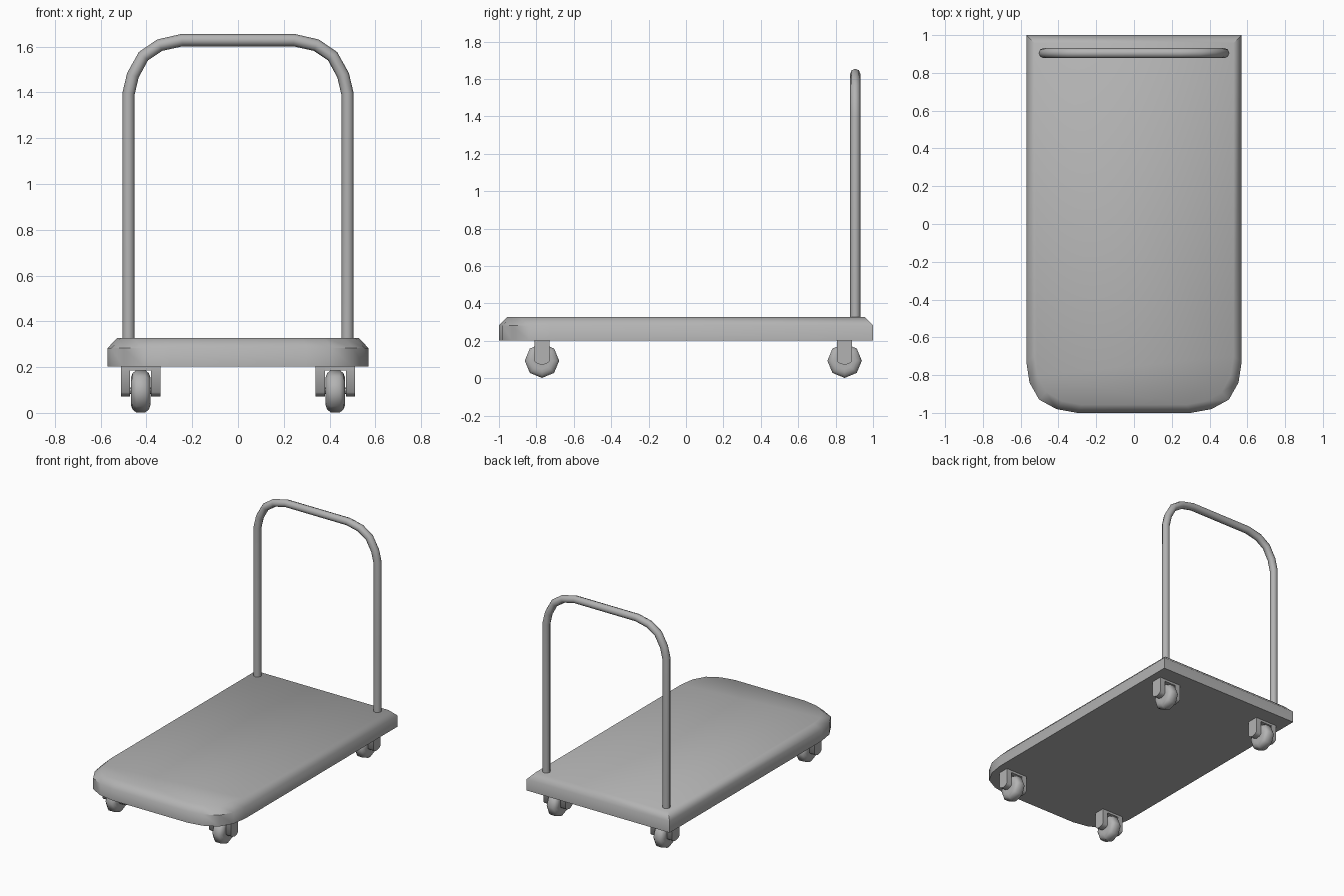
import bpy, bmesh, math

if "Cube" in bpy.data.objects:
    bpy.data.objects.remove(bpy.data.objects["Cube"])

# Mid-grey finish shared by every part
grey = bpy.data.materials.new("mid_grey")
grey.diffuse_color = (0.45, 0.45, 0.45, 1)
grey.use_nodes = True
grey.node_tree.nodes["Principled BSDF"].inputs["Base Color"].default_value = grey.diffuse_color


def make_object(name, bm, angle=None):
    bmesh.ops.recalc_face_normals(bm, faces=bm.faces)
    mesh = bpy.data.meshes.new(name)
    bm.to_mesh(mesh)
    bm.free()
    mesh.materials.append(grey)
    obj = bpy.data.objects.new(name, mesh)
    bpy.context.collection.objects.link(obj)
    if angle:
        bpy.ops.object.select_all(action='DESELECT')
        obj.select_set(True)
        bpy.context.view_layer.objects.active = obj
        bpy.ops.object.shade_smooth_by_angle(angle=math.radians(angle))
    return obj


def loft(name, rings, angle=None):
    """Skin a list of closed rings and cap both ends."""
    bm = bmesh.new()
    loops = [[bm.verts.new(p) for p in ring] for ring in rings]
    n = len(loops[0])
    for a, b in zip(loops, loops[1:]):
        for i in range(n):
            j = (i + 1) % n
            bm.faces.new((a[i], a[j], b[j], b[i]))
    bm.faces.new(loops[0])
    bm.faces.new(loops[-1])
    return make_object(name, bm, angle)


# Deck: square rear, rounded front corners, bevelled upper rim
right = [(0.57, 1.0), (0.57, -0.73), (0.553, -0.84), (0.502, -0.93), (0.41, -0.98), (0.30, -1.0)]
outline = right + [(-x, y) for x, y in reversed(right)]
loft("deck", [
    [(x, y, 0.202) for x, y in outline],
    [(x, y, 0.283) for x, y in outline],
    [(x * 0.925, y * 0.957, 0.327) for x, y in outline],
], 50)

# Push handle: bent tube
half = [(0.478, 0.30), (0.478, 1.395), (0.459, 1.475), (0.413, 1.558), (0.342, 1.606), (0.245, 1.628)]
path = half + [(-x, z) for x, z in reversed(half)]
curve = bpy.data.curves.new("push_handle", 'CURVE')
curve.dimensions = '3D'
curve.bevel_depth = 0.027
curve.bevel_resolution = 2
curve.use_fill_caps = True
curve.materials.append(grey)
spline = curve.splines.new('POLY')
spline.points.add(len(path) - 1)
for point, (x, z) in zip(spline.points, path):
    point.co = (x, 0.905, z, 1)
bpy.context.collection.objects.link(bpy.data.objects.new("push_handle", curve))


def wheel(name, cx, cy):
    # Eight-sided wheel with a rounded tread
    profile = [(-0.042, 0.045), (-0.042, 0.062), (-0.035, 0.08), (-0.02, 0.092),
               (0.02, 0.092), (0.035, 0.08), (0.042, 0.062), (0.042, 0.045)]
    turns = [math.tau * i / 8 for i in range(8)]
    loft(name, [[(cx + x, cy + r * math.cos(t), 0.094 + r * math.sin(t)) for t in turns]
                for x, r in profile], 50)


def fork(name, cx, cy):
    # Two round-ended cheeks joined by a top plate
    cheek = [(-0.04, 0.205), (-0.04, 0.09), (-0.024, 0.078), (0, 0.072),
             (0.024, 0.078), (0.04, 0.09), (0.04, 0.205)]
    for label, x0, x1 in (("left", -0.087, -0.046), ("right", 0.046, 0.087)):
        loft(f"{name}_{label}_cheek",
             [[(cx + x, cy + y, z) for y, z in cheek] for x in (x0, x1)], 60)
    plate = [(-0.04, 0.186), (0.04, 0.186), (0.04, 0.206), (-0.04, 0.206)]
    loft(f"{name}_plate", [[(cx + x, cy + y, z) for y, z in plate] for x in (-0.046, 0.046)])
    # Axle
    ring = [math.tau * i / 8 for i in range(8)]
    loft(f"{name}_axle", [[(cx + x, cy + 0.014 * math.cos(t), 0.096 + 0.014 * math.sin(t)) for t in ring]
                          for x in (-0.06, 0.06)])


# Four casters
for side, cx in (("left", -0.425), ("right", 0.425)):
    for end, cy in (("front", -0.77), ("rear", 0.848)):
        wheel(f"{end}_{side}_wheel", cx, cy)
        fork(f"{end}_{side}_fork", cx, cy)
